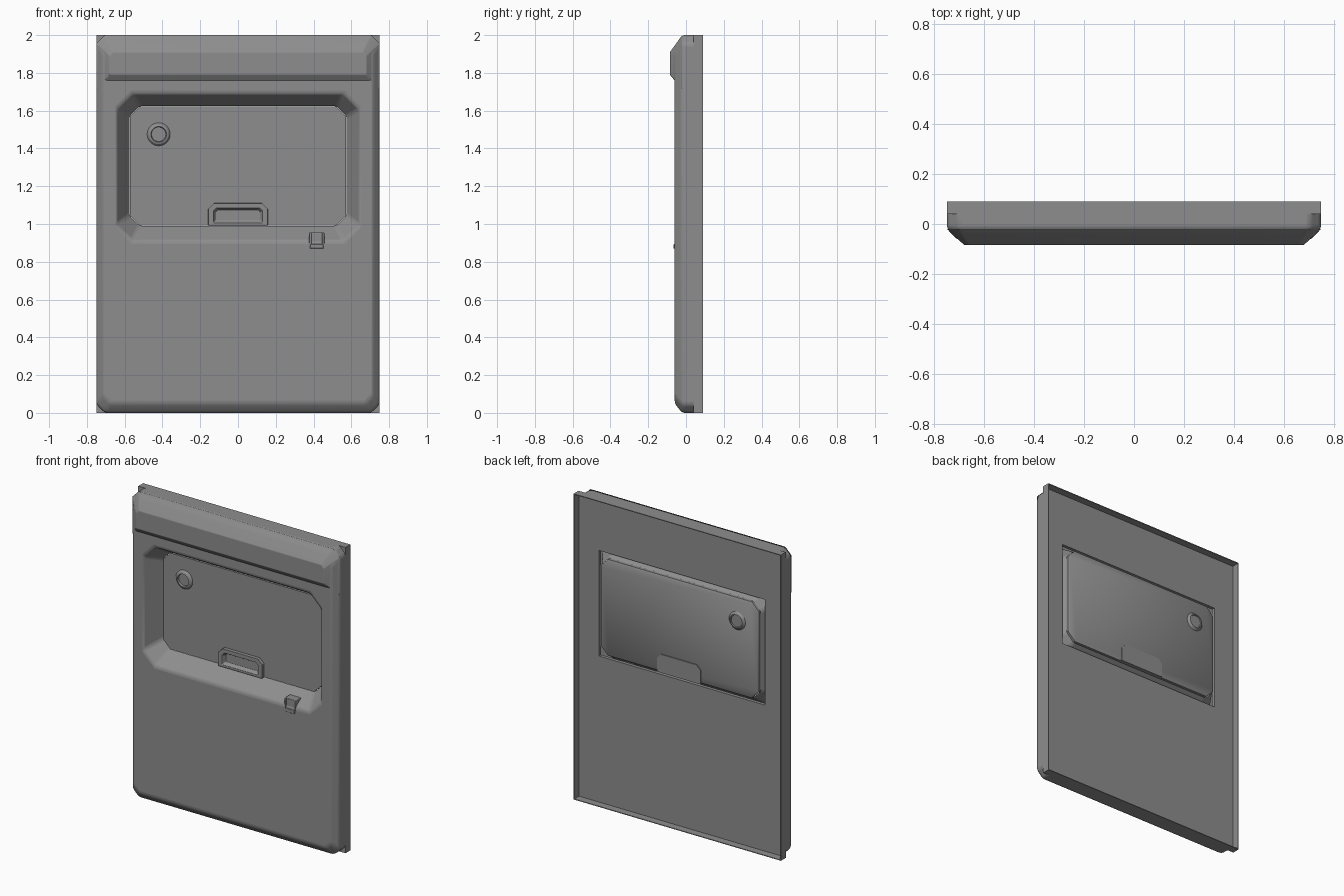
import bpy, bmesh, math

if "Cube" in bpy.data.objects:
    bpy.data.objects.remove(bpy.data.objects["Cube"], do_unlink=True)

grey = bpy.data.materials.new("plain_grey")
grey.use_nodes = True
COLOUR = (0.27, 0.27, 0.27, 1)
grey.diffuse_color = COLOUR
bsdf = next(n for n in grey.node_tree.nodes if n.type == "BSDF_PRINCIPLED")
bsdf.inputs["Base Color"].default_value = COLOUR


def rect(y, w, z0, z1, cx=0):
    return [(cx + sx * w, y, z) for sx, z in ((-1, z0), (1, z0), (1, z1), (-1, z1))]


def octagon(y, w, z0, z1, top, low=None, cx=0):
    """Rectangle with cut corners, anticlockwise from the front."""
    low = top if low is None else low
    half = [(w - low, z0), (w, z0 + low), (w, z1 - top), (w - top, z1)]
    return [(cx + x, y, z) for x, z in half] + [(cx - x, y, z) for x, z in reversed(half)]


def circle(y, r, cx, cz, n=32):
    return [(cx + r * math.cos(math.tau * i / n), y, cz + r * math.sin(math.tau * i / n))
            for i in range(n)]


def loft(name, rings, back=False, front=False, bevel=0, angle=30):
    """Join matching rings, ordered from the back to the front."""
    bm = bmesh.new()
    loops = [[bm.verts.new(p) for p in ring] for ring in rings]
    for a, b in zip(loops, loops[1:]):
        for i in range(len(a)):
            j = (i + 1) % len(a)
            bm.faces.new((a[i], a[j], b[j], b[i]))
    if back:
        bm.faces.new(loops[0][::-1])
    if front:
        bm.faces.new(loops[-1])
    mesh = bpy.data.meshes.new(name)
    bm.to_mesh(mesh)
    bm.free()
    mesh.materials.append(grey)
    obj = bpy.data.objects.new(name, mesh)
    bpy.context.collection.objects.link(obj)
    if bevel:
        mod = obj.modifiers.new("soft_edges", "BEVEL")
        mod.width, mod.segments = bevel, 3
        mod.limit_method, mod.angle_limit = "ANGLE", math.radians(20)
    bpy.ops.object.select_all(action="DESELECT")
    obj.select_set(True)
    bpy.context.view_layer.objects.active = obj
    bpy.ops.object.shade_smooth_by_angle(angle=math.radians(angle))
    return obj


# Front shell with its sloped window recess
loft("front_shell", [
    octagon(0.04, 0.75, 0, 2, 0.045),
    octagon(-0.02, 0.75, 0, 2, 0.045),
    octagon(-0.06, 0.712, 0.05, 1.945, 0.04),
    octagon(-0.06, 0.645, 0.91, 1.69, 0.085),
    octagon(0.05, 0.575, 0.99, 1.625, 0.055),
], bevel=0.014)

# Raised ledge across the top
loft("top_ledge", [
    octagon(-0.02, 0.75, 1.71, 2, 0.045, 0.005),
    octagon(-0.085, 0.68, 1.79, 1.91, 0.02, 0.005),
], front=True, bevel=0.012)

# Back plate with a rectangular opening and a thin outer flange
loft("back_frame", [
    rect(0.02, 0.6, 0.96, 1.65),
    rect(0.042, 0.6, 0.96, 1.65),
    rect(0.042, 0.745, 0.005, 1.995),
    rect(0.09, 0.745, 0.005, 1.995),
    rect(0.09, 0.75, 0, 2),
    rect(0.04, 0.75, 0, 2),
    rect(0.04, 0.68, 0.07, 1.93),
])

# Hatch panel, stepped at the back
loft("hatch_panel", [
    octagon(0.07, 0.562, 1.003, 1.612, 0.05),
    octagon(0.063, 0.572, 0.993, 1.622, 0.052),
    octagon(0.045, 0.572, 0.993, 1.622, 0.052),
], back=True, front=True)

# Pull handle: raised rim around a pocket, with a back plate
loft("pull_handle", [
    octagon(0.048, 0.158, 0.99, 1.11, 0.03, 0.002),
    octagon(0.022, 0.158, 0.99, 1.11, 0.03, 0.002),
    octagon(0.022, 0.13, 1.005, 1.085, 0.016, 0.002),
    octagon(0.043, 0.118, 1.02, 1.075, 0.012, 0.002),
], front=True, bevel=0.006)
loft("handle_back", [
    octagon(0.076, 0.158, 0.99, 1.11, 0.03, 0.002),
    octagon(0.066, 0.158, 0.99, 1.11, 0.03, 0.002),
], back=True)

# Round lock: front collar with a sunken barrel, and a rear boss
LOCK = (-0.42, 1.475)
loft("lock_collar", [circle(y, r, *LOCK) for y, r in (
    (0.046, 0.062), (0.034, 0.052), (0.03, 0.041), (0.043, 0.038))], front=True)
loft("lock_boss", [circle(y, r, *LOCK) for y, r in (
    (0.078, 0.038), (0.084, 0.04), (0.084, 0.046), (0.069, 0.06))], back=True)

# Small catch on the lower slope: base, two cheeks and a lip
for name, cx, w, z0, z1, y in (
        ("catch_base", 0.417, 0.036, 0.872, 0.955, -0.056),
        ("catch_left_cheek", 0.451, 0.006, 0.885, 0.955, -0.062),
        ("catch_right_cheek", 0.383, 0.006, 0.885, 0.955, -0.062),
        ("catch_lip", 0.417, 0.036, 0.87, 0.893, -0.066)):
    loft(name, [rect(0, w, z0, z1, cx), rect(y, w, z0, z1, cx)],
         back=True, front=True, bevel=0.004)
